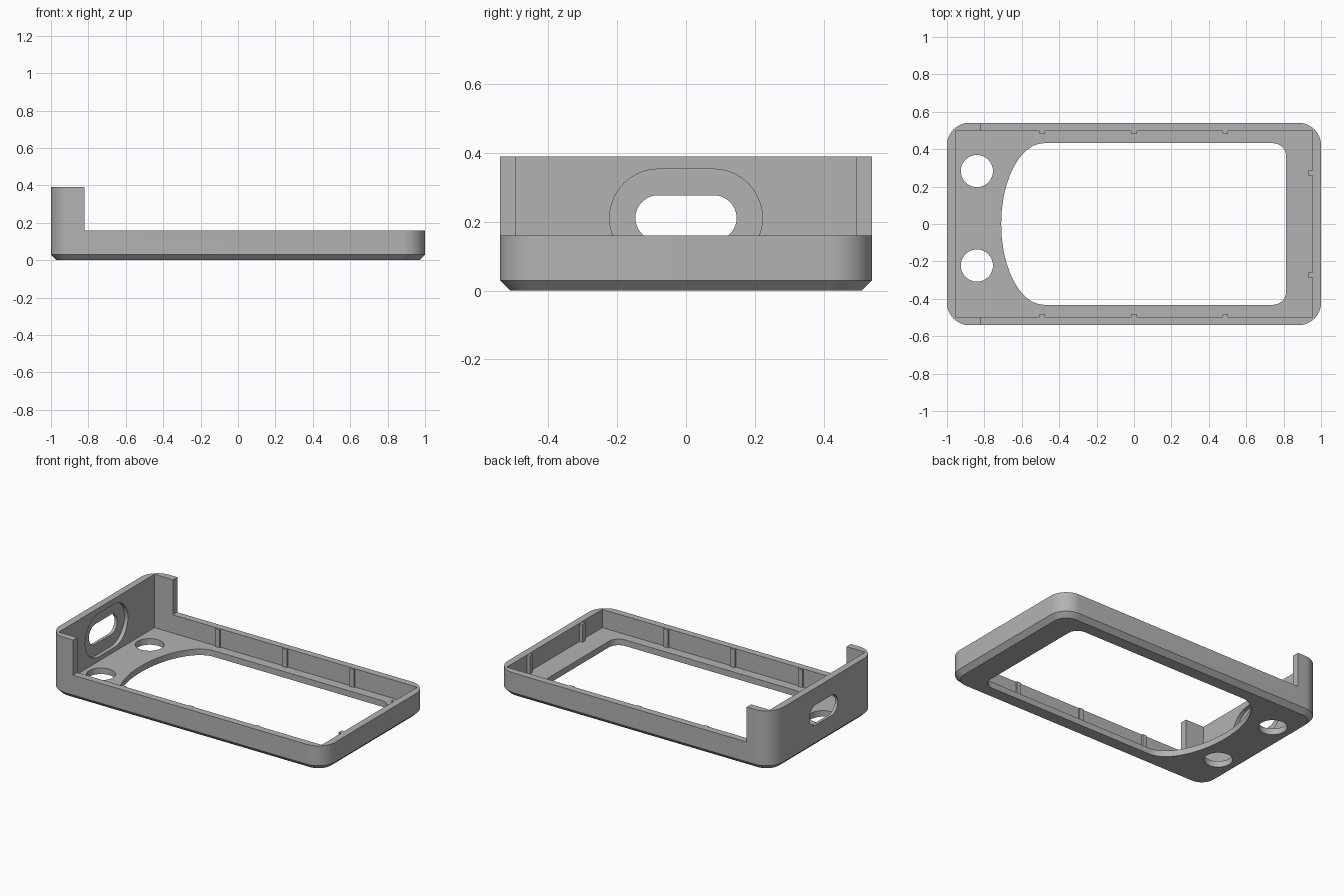
import bpy, bmesh
from math import sin, cos, pi
from mathutils import Vector

cube = bpy.data.objects.get("Cube")
if cube:
    bpy.data.objects.remove(cube, do_unlink=True)

grey = bpy.data.materials.new("plain grey")
grey.use_nodes = True
colour = (0.45, 0.45, 0.45, 1)
grey.diffuse_color = colour
grey.node_tree.nodes["Principled BSDF"].inputs["Base Color"].default_value = colour

HALF_X, HALF_Y = 1.0, 0.541
WALL, FLOOR, RIM, TOP = 0.045, 0.04, 0.16, 0.39
ARM_END = -0.82


def arc(cx, cy, rx, ry, start, end, steps=12):
    return [(cx + rx * cos(start + (end - start) * i / steps),
             cy + ry * sin(start + (end - start) * i / steps)) for i in range(steps + 1)]


def rounded(hx, hy, r, steps=12):
    pts = []
    for k, (sx, sy) in enumerate([(1, 1), (-1, 1), (-1, -1), (1, -1)]):
        pts += arc(sx * (hx - r), sy * (hy - r), r, r, k * pi / 2, (k + 1) * pi / 2, steps)
    return pts


def loft(name, loops):
    """Skin a stack of equal-sized 3D loops and cap both ends."""
    bm = bmesh.new()
    rings = [[bm.verts.new(p) for p in loop] for loop in loops]
    n = len(rings[0])
    for a, b in zip(rings, rings[1:]):
        for i in range(n):
            j = (i + 1) % n
            bm.faces.new((a[i], a[j], b[j], b[i]))
    bm.faces.new(rings[0][::-1])
    bm.faces.new(rings[-1])
    bmesh.ops.remove_doubles(bm, verts=bm.verts, dist=1e-5)
    bmesh.ops.recalc_face_normals(bm, faces=bm.faces)
    mesh = bpy.data.meshes.new(name)
    bm.to_mesh(mesh)
    bm.free()
    obj = bpy.data.objects.new(name, mesh)
    bpy.context.collection.objects.link(obj)
    mesh.materials.append(grey)
    return obj


def upright(pts, z):
    return [(x, y, z) for x, y in pts]


def prism(name, pts, z0, z1):
    return loft(name, [upright(pts, z0), upright(pts, z1)])


def box(name, x0, x1, y0, y1, z0, z1):
    return prism(name, [(x0, y0), (x1, y0), (x1, y1), (x0, y1)], z0, z1)


def slot(name, half_length, radius, x0, x1, z=0.211):
    """Stadium-shaped cutter running along x."""
    d = half_length - radius
    pts = arc(d, z, radius, radius, -pi / 2, pi / 2, 20)
    pts += arc(-d, z, radius, radius, pi / 2, 3 * pi / 2, 20)
    return loft(name, [[(x, y, h) for y, h in pts] for x in (x0, x1)])


# Outer shell with a chamfered underside
CH = 0.03
body = loft("case_frame", [
    upright(rounded(HALF_X - CH, HALF_Y - CH, 0.12 - CH), 0),
    upright(rounded(HALF_X, HALF_Y, 0.12), CH),
    upright(rounded(HALF_X, HALF_Y, 0.12), TOP)])

# Window with a bowed end and rounded corners at the other
WX, WY, R = 0.813, 0.432, 0.07
window = arc(WX - R, WY - R, R, R, 0, pi / 2)
window += arc(-0.48, 0, 0.23, WY, pi / 2, 3 * pi / 2, 40)
window += arc(WX - R, R - WY, R, R, -pi / 2, 0)

ix, iy = HALF_X - WALL, HALF_Y - WALL
cutters = [
    box("cavity_cutter", -ix, ix, -iy, iy, FLOOR, 1),
    box("low_rim_cutter", ARM_END, 2, -1, 1, RIM, 1),
    prism("window_cutter", window, -0.2, 0.1),
    slot("slot_cutter", 0.147, 0.066, -1.2, -0.9),
    slot("slot_recess_cutter", 0.222, 0.142, -0.98, -0.9),
]
for y in (0.283, -0.222):
    cutters.append(prism("round_hole_cutter", arc(-0.84, y, 0.086, 0.086, 0, 2 * pi, 48), -0.2, 0.1))

for cutter in cutters:
    cutter.hide_render = True
    mod = body.modifiers.new(cutter.name, 'BOOLEAN')
    mod.operation, mod.solver, mod.object = 'DIFFERENCE', 'EXACT', cutter

# Bake the cuts and discard the cutters
bpy.context.view_layer.update()
graph = bpy.context.evaluated_depsgraph_get()
result = bpy.data.meshes.new_from_object(body.evaluated_get(graph))
body.modifiers.clear()
body.data = result
for cutter in cutters:
    bpy.data.objects.remove(cutter, do_unlink=True)

# Small upright ribs on the inner walls
W = 0.015
for side, label in ((1, "back"), (-1, "front")):
    for x in (-0.49, 0, 0.487):
        y0, y1 = sorted((side * (iy - 0.011), side * (iy + 0.01)))
        box(label + "_rib", x - W, x + W, y0, y1, FLOOR - 0.01, RIM - 0.002)
for y in (0.273, -0.273):
    box("end_rib", ix - 0.022, ix + 0.01, y - W, y + W, FLOOR - 0.01, RIM - 0.002)

bpy.ops.object.select_all(action='DESELECT')
body.select_set(True)
bpy.context.view_layer.objects.active = body
bpy.ops.object.shade_smooth_by_angle(angle=0.5)
